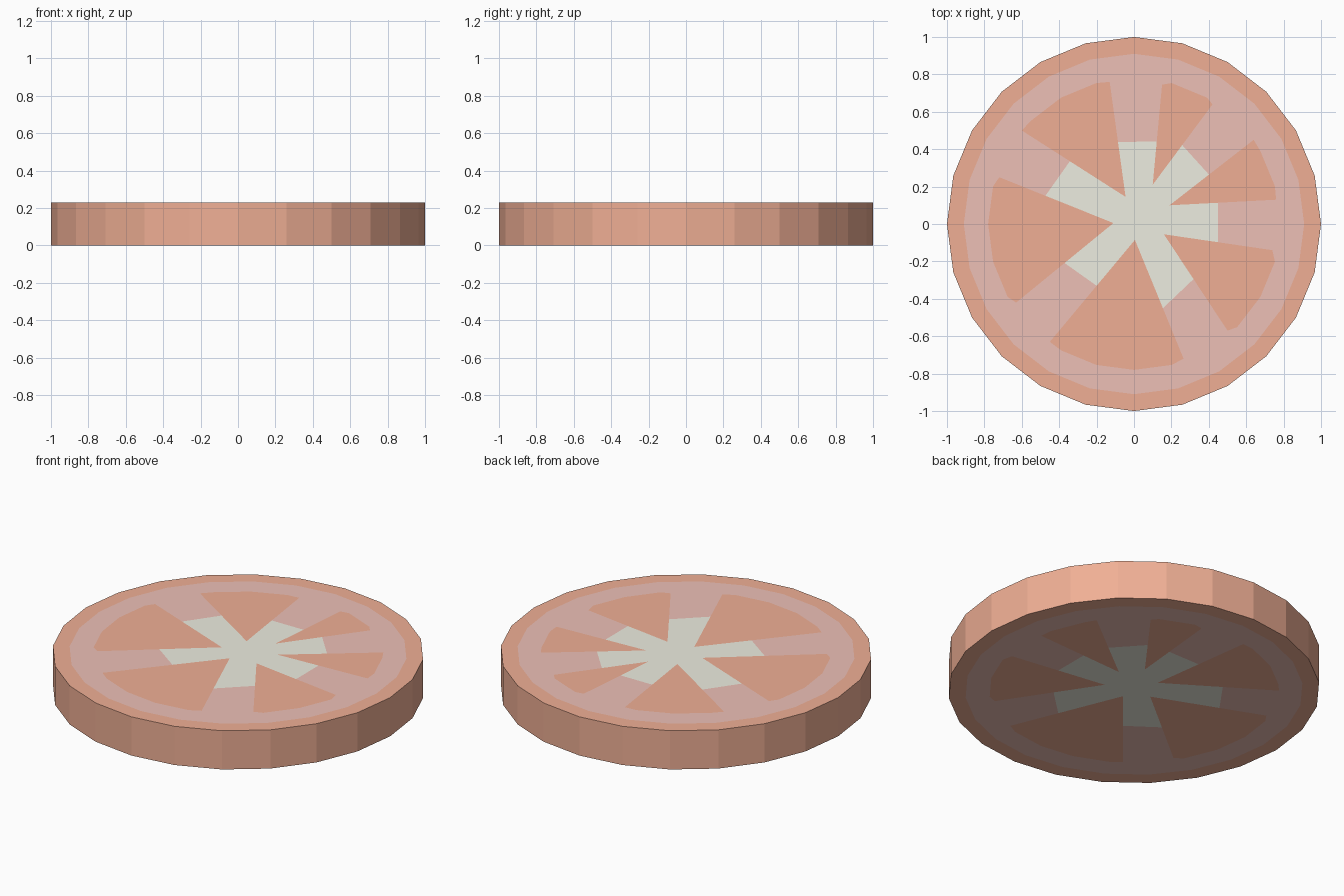
import bpy
from math import sin, cos, radians, degrees, atan2, ceil
from mathutils import Vector
from mathutils.geometry import tessellate_polygon, intersect_point_line

if "Cube" in bpy.data.objects:
    bpy.data.objects.remove(bpy.data.objects["Cube"])

H = 0.23        # slice thickness
R_SKIN, R_FLESH, R_SEG = 1.0, 0.91, 0.78
SIDES = 24


def material(name, rgb):
    m = bpy.data.materials.new(name)
    m.diffuse_color = (*rgb, 1)
    m.use_nodes = True
    m.node_tree.nodes["Principled BSDF"].inputs["Base Color"].default_value = m.diffuse_color
    return m


RED = material("skin red", (0.87, 0.43, 0.30))
PINK = material("flesh pink", (0.85, 0.53, 0.47))
PALE = material("core pale", (0.85, 0.85, 0.75))


def polar(r, deg):
    return Vector((r * cos(radians(deg)), r * sin(radians(deg)), 0))


def ring(r):
    return [polar(r, i * 360 / SIDES) for i in range(SIDES)]


def slab(name, loops, mat, wall=False):
    """Fill the outline (with holes) on the top and bottom; optional outer wall."""
    pts = [p for loop in loops for p in loop]
    n = len(pts)
    verts = [(p.x, p.y, z) for z in (H, 0) for p in pts]
    faces = []
    for a, b, c in tessellate_polygon(loops):
        if (pts[b] - pts[a]).cross(pts[c] - pts[a]).z < 0:
            b, c = c, b
        faces += [(a, b, c), (c + n, b + n, a + n)]
    if wall:
        k = len(loops[0])
        for i in range(k):
            j = (i + 1) % k
            faces.append((i + n, j + n, j, i))
    me = bpy.data.meshes.new(name)
    me.from_pydata(verts, [], faces)
    me.materials.append(mat)
    ob = bpy.data.objects.new(name, me)
    bpy.context.collection.objects.link(ob)
    return ob


# Seed segments, counter-clockwise: tip, first corner, last corner,
# then where the core stops along the first and last edges
SEGMENTS = [
    ((0.19, 0.10), (0.76, 0.13), (0.64, 0.45), (0.45, 0.11), (0.40, 0.265)),
    ((0.10, 0.21), (0.42, 0.64), (0.15, 0.745), (0.26, 0.42), (0.125, 0.44)),
    ((-0.045, 0.145), (-0.13, 0.76), (-0.60, 0.50), (-0.08, 0.44), (-0.34, 0.34)),
    ((-0.11, 0.005), (-0.72, 0.25), (-0.63, -0.42), (-0.47, 0.16), (-0.37, -0.21)),
    ((0.005, -0.085), (-0.45, -0.63), (0.265, -0.72), (-0.20, -0.33), (0.155, -0.45)),
    ((0.16, -0.055), (0.50, -0.57), (0.74, -0.14), (0.31, -0.30), (0.45, -0.10)),
]

core, inner = [], []
for i, seg in enumerate(SEGMENTS):
    tip, c0, c1, s0, s1 = (Vector((*p, 0)) for p in seg)
    s0 = intersect_point_line(s0, tip, c0)[0]
    s1 = intersect_point_line(s1, tip, c1)[0]
    # outer arc follows the same 24-sided circle as the skin
    a0 = degrees(atan2(c0.y, c0.x))
    a1 = degrees(atan2(c1.y, c1.x))
    if a1 < a0:
        a1 += 360
    arc = [polar(R_SEG, k * 15) for k in range(ceil((a0 + 1) / 15), ceil((a1 - 1) / 15))]
    rim = [s0, c0, *arc, c1, s1]
    slab(f"seed_segment_{i + 1}", [[tip] + rim], RED)
    core += [s0, tip, s1]
    inner += rim

# Pale core, pink flesh around the segments, and outer skin with its wall
slab("core", [core], PALE)
slab("flesh", [ring(R_FLESH), inner[::-1]], PINK)
slab("skin", [ring(R_SKIN), ring(R_FLESH)[::-1]], RED, wall=True)
